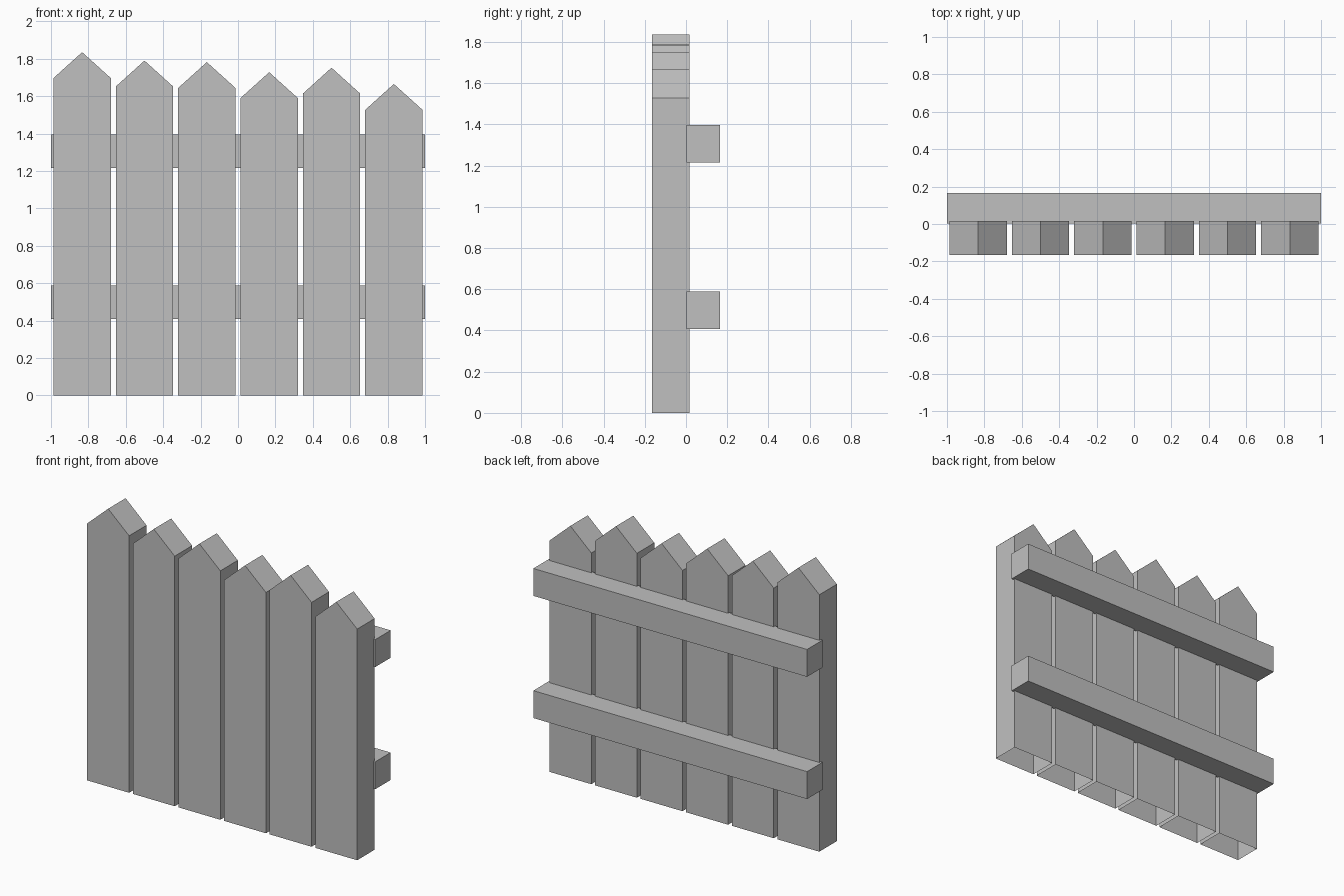
import bpy
import bmesh

cube = bpy.data.objects.get("Cube")
if cube:
    bpy.data.objects.remove(cube, do_unlink=True)

# Single plain grey
GREY = (0.53, 0.53, 0.53, 1)
grey = bpy.data.materials.new("plain grey")
grey.use_nodes = True
grey.diffuse_color = GREY
grey.node_tree.nodes["Principled BSDF"].inputs["Base Color"].default_value = GREY


def extrude_profile(name, profile, depth, open_bottom=False):
    """Solid from a closed outline of 3D points swept along a depth vector."""
    bm = bmesh.new()
    face = bm.faces.new([bm.verts.new(p) for p in profile])
    swept = bmesh.ops.extrude_face_region(bm, geom=[face], use_keep_orig=True)
    verts = [g for g in swept["geom"] if isinstance(g, bmesh.types.BMVert)]
    bmesh.ops.translate(bm, vec=depth, verts=verts)
    bmesh.ops.recalc_face_normals(bm, faces=bm.faces)
    if open_bottom:
        ground = [f for f in bm.faces if all(v.co.z < 0.001 for v in f.verts)]
        bmesh.ops.delete(bm, geom=ground, context="FACES_ONLY")
    mesh = bpy.data.meshes.new(name)
    bm.to_mesh(mesh)
    bm.free()
    mesh.materials.append(grey)
    obj = bpy.data.objects.new(name, mesh)
    bpy.context.collection.objects.link(obj)
    return obj


# Pointed pickets of uneven height, hollow at the foot
HALF_WIDTH, POINT = 0.153, 0.138
FRONT, BACK = -0.165, 0.017
for i, peak in enumerate([1.835, 1.79, 1.782, 1.728, 1.752, 1.665]):
    x = (i - 2.5) / 3
    left, right, shoulder = x - HALF_WIDTH, x + HALF_WIDTH, peak - POINT
    outline = [(left, 0), (right, 0), (right, shoulder), (x, peak), (left, shoulder)]
    extrude_profile(f"picket_{i + 1}", [(px, FRONT, pz) for px, pz in outline],
                    (0, BACK - FRONT, 0), open_bottom=True)

# Two horizontal rails behind the pickets
for name, z in (("lower_rail", 0.408), ("upper_rail", 1.215)):
    section = [(0.003, z), (0.165, z), (0.165, z + 0.181), (0.003, z + 0.181)]
    extrude_profile(name, [(-1, y, h) for y, h in section], (2, 0, 0))
